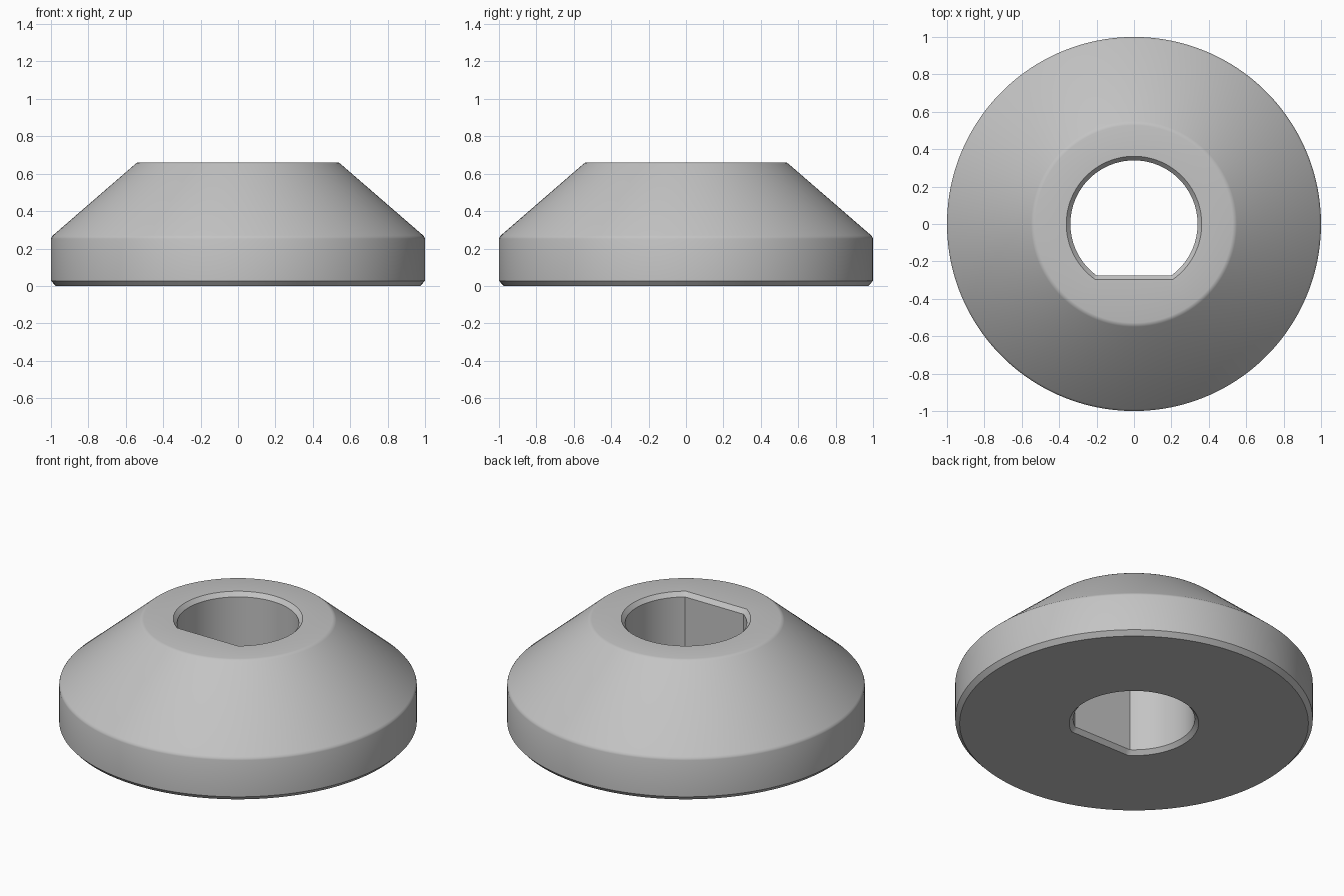
import bpy, bmesh, math

if "Cube" in bpy.data.objects:
    bpy.data.objects.remove(bpy.data.objects["Cube"])

N_ARC, N_FLAT = 120, 24          # segments on the round part and on the flat part

grey = bpy.data.materials.new("metal grey")
grey.diffuse_color = (0.55, 0.55, 0.55, 1)
grey.use_nodes = True
grey.node_tree.nodes["Principled BSDF"].inputs["Base Color"].default_value = grey.diffuse_color


def ring(bm, r, z, flat=None):
    """Circle of radius r; with flat given, cut straight at y = -flat (D shape)."""
    a = math.asin((flat or 0.275) / (r if flat else 0.34))   # corner angle below the x axis
    pts = []
    for i in range(N_ARC):
        t = -a + (math.pi + 2 * a) * i / N_ARC
        pts.append((r * math.cos(t), r * math.sin(t)))
    for i in range(N_FLAT):
        t = math.pi + a + (math.pi - 2 * a) * i / N_FLAT
        rr = flat / -math.sin(t) if flat else r
        pts.append((rr * math.cos(t), rr * math.sin(t)))
    return [bm.verts.new((x, y, z)) for x, y in pts]


# Cross-section: radius, height, optional distance of the bore flat
section = [
    (0.362, 0.0, 0.297), (0.975, 0.0, None),                    # underside
    (1.0, 0.027, None), (1.0, 0.252, None),                     # bottom chamfer, rim
    (0.997, 0.261, None), (0.99, 0.27, None),                   # softened rim edge
    (0.55, 0.651, None), (0.541, 0.658, None), (0.528, 0.661, None),  # cone, softened top edge
    (0.362, 0.661, 0.297), (0.34, 0.636, 0.275),                # top face, bore chamfer
    (0.34, 0.025, 0.275),                                       # bore wall
]

# Conical collar with a D-shaped bore
bm = bmesh.new()
rings = [ring(bm, *s) for s in section]
n = N_ARC + N_FLAT
for k, lo in enumerate(rings):
    hi = rings[(k + 1) % len(rings)]
    for i in range(n):
        j = (i + 1) % n
        bm.faces.new((lo[i], lo[j], hi[j], hi[i]))
bmesh.ops.recalc_face_normals(bm, faces=bm.faces)
mesh = bpy.data.meshes.new("conical_collar")
bm.to_mesh(mesh)
bm.free()
mesh.materials.append(grey)
collar = bpy.data.objects.new("conical_collar", mesh)
bpy.context.collection.objects.link(collar)
bpy.context.view_layer.objects.active = collar
collar.select_set(True)
bpy.ops.object.shade_smooth_by_angle(angle=math.radians(30))
